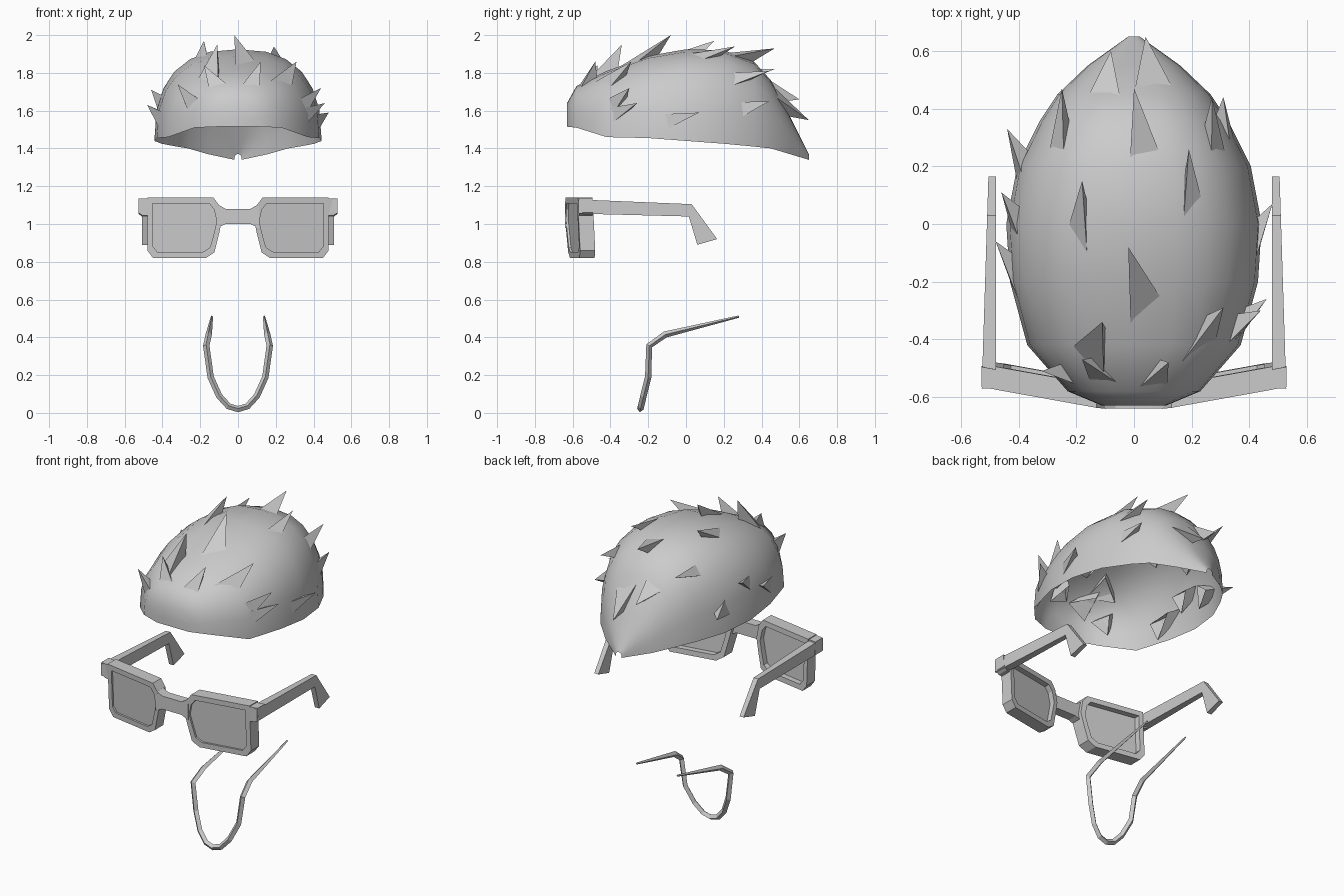
import bpy, bmesh, math
from mathutils import Vector as V

if "Cube" in bpy.data.objects:
    bpy.data.objects.remove(bpy.data.objects["Cube"])


def make(name, verts, faces, smooth=False):
    me = bpy.data.meshes.new(name)
    me.from_pydata([tuple(v) for v in verts], [], faces)
    bm = bmesh.new()
    bm.from_mesh(me)
    bmesh.ops.remove_doubles(bm, verts=bm.verts, dist=1e-5)
    bmesh.ops.recalc_face_normals(bm, faces=bm.faces)
    bm.to_mesh(me)
    bm.free()
    ob = bpy.data.objects.new(name, me)
    bpy.context.collection.objects.link(ob)
    if smooth:
        for p in me.polygons:
            p.use_smooth = True
    return ob


# Hair shell: arches along y (y, half width, rim z, top z)
stations = [(-.63, .11, 1.515, 1.64), (-.58, .23, 1.51, 1.73), (-.42, .37, 1.46, 1.81),
            (-.2, .43, 1.455, 1.89), (0, .443, 1.44, 1.925), (.2, .405, 1.425, 1.92),
            (.36, .325, 1.41, 1.86), (.45, .265, 1.40, 1.76), (.55, .16, 1.37, 1.57),
            (.65, .02, 1.34, 1.37)]
N = 12
verts, faces = [], []
for y, w, zr, zt in stations:
    for i in range(N + 1):
        a = math.pi * i / N
        c, s = math.cos(a), max(0, math.sin(a))
        verts.append((w * math.copysign(abs(c) ** .8, c), y, zr + (zt - zr) * s ** .8))
for j in range(len(stations) - 1):
    for i in range(N):
        a = j * (N + 1) + i
        faces.append((a, a + 1, a + N + 2, a + N + 1))
faces.append(tuple(range(N + 1)))
make("hair_shell", verts, faces, True)

# Hair spikes: tip, root, half width
spikes = [
    ((-.02, -.08, 2.0), (.08, -.40, 1.80), .09),
    ((-.18, .15, 1.97), (-.22, -.14, 1.86), .06),
    ((.19, .26, 1.94), (.24, -.20, 1.83), .09),
    ((0, .47, 1.93), (.06, .12, 1.90), .08),
    ((-.25, .47, 1.82), (-.30, .05, 1.78), .07),
    ((.27, .44, 1.81), (.33, .05, 1.74), .08),
    ((.04, .65, 1.55), (.09, .40, 1.78), .10),
    ((-.08, .60, 1.66), (-.12, .40, 1.78), .08),
    ((-.44, .33, 1.56), (-.40, .10, 1.58), .07),
    ((-.46, .11, 1.71), (-.41, -.10, 1.62), .06),
    ((-.48, -.06, 1.63), (-.41, -.30, 1.53), .06),
    ((.31, .44, 1.65), (.38, .18, 1.58), .07),
    ((.48, .07, 1.59), (.42, -.20, 1.52), .06),
    ((.46, -.26, 1.64), (.33, -.47, 1.55), .06),
    ((.44, -.30, 1.72), (.35, -.42, 1.62), .05),
    ((.31, -.29, 1.86), (.22, -.50, 1.70), .08),
    ((-.11, -.34, 1.95), (-.18, -.50, 1.75), .08),
    ((-.18, -.47, 1.84), (-.08, -.60, 1.68), .07),
    ((-.32, -.51, 1.74), (-.22, -.56, 1.60), .06),
    ((.12, -.48, 1.86), (.06, -.60, 1.70), .06),
]
verts, faces = [], []
for t, b, w in spikes:
    t, b = V(t), V(b)
    n = (b - V((0, b.y * .6, 1.5))).normalized()
    s = (t - b).cross(n).normalized() * w
    under = b.lerp(t, .55) - n * .09
    k = len(verts)
    verts += [b + s - n * .02, b - s - n * .02, under, t]
    faces += [(k, k + 1, k + 3), (k + 1, k + 2, k + 3), (k + 2, k, k + 3)]
make("hair_spikes", verts, faces)


# Glasses: wrapped front surface y(x, z)
def fy(x, z, d):
    return -.65 + .18 * (abs(x) - .06) + .05 * (1.14 - z) + d


outer = [(.10, 1.10), (.13, 1.14), (.48, 1.14), (.48, .86), (.45, .82),
         (.17, .82), (.125, .85), (.10, .95), (.085, 1.02)]
inner = [(.285 + (x - .285) * .86, .98 + (z - .98) * .8) for x, z in outer]
n = len(outer)


def pts(outline, side, d):
    return [(x * side, fy(x, z, d), z) for x, z in outline]


for side, tag in ((1, "right"), (-1, "left")):
    # Frame ring
    verts = pts(outer, side, 0) + pts(inner, side, 0) + pts(inner, side, .08) + pts(outer, side, .08)
    faces = []
    for r in range(4):
        q = (r + 1) % 4
        for i in range(n):
            j = (i + 1) % n
            faces.append((r * n + i, r * n + j, q * n + j, q * n + i))
    make("glasses_frame_" + tag, verts, faces)

    # Lens
    verts = pts(inner, side, .012) + pts(inner, side, .045)
    make("glasses_lens_" + tag, verts, [tuple(range(n)), tuple(range(n, 2 * n))])

    # Temple arm with dropped ear tip
    arm = [(-.57, 1.13), (.03, 1.105), (.165, .92), (.06, .89), (.015, 1.04), (-.57, 1.055)]
    m = len(arm)
    verts = [(side * .478, y, z) for y, z in arm]
    verts += [(side * (.528 - .023 * (y + .57) / .73), y, z) for y, z in arm]
    faces = [tuple(range(m)), tuple(range(m, 2 * m))]
    faces += [(i, (i + 1) % m, (i + 1) % m + m, i + m) for i in range(m)]
    make("glasses_arm_" + tag, verts, faces)

    # Corner block joining frame and arm
    c = [(.46, 1.135), (.528, 1.135), (.528, 1.06), (.505, 1.045), (.46, 1.045)]
    verts = pts(c, side, 0) + pts(c, side, .07)
    faces = [tuple(range(5)), tuple(range(5, 10))]
    faces += [(i, (i + 1) % 5, (i + 1) % 5 + 5, i + 5) for i in range(5)]
    make("glasses_corner_" + tag, verts, faces)

# Bridge
top = [(-.11, 1.105), (-.065, 1.08), (.065, 1.08), (.11, 1.105)]
low = [(.11, .98), (.065, 1.0), (-.065, 1.0), (-.11, .98)]
prof = top + low
verts = [(x, -.64, z) for x, z in prof] + [(x, -.58, z) for x, z in prof]
faces = [tuple(range(8)), tuple(range(8, 16))]
faces += [(i, (i + 1) % 8, (i + 1) % 8 + 8, i + 8) for i in range(8)]
make("glasses_bridge", verts, faces)

# Neck cord: square tube, tapering to the back ends
half = [(.138, .28, .51, .35), (.155, -.11, .415, 1), (.168, -.195, .355, 1), (.145, -.20, .19, 1),
        (.10, -.225, .09, 1), (.05, -.238, .035, 1)]
path = half + [(0, -.242, .02, 1)] + [(-x, y, z, r) for x, y, z, r in reversed(half)]
cu = bpy.data.curves.new("neck_cord", 'CURVE')
cu.dimensions = '3D'
cu.bevel_depth = .017
cu.bevel_resolution = 0
cu.use_fill_caps = True
sp = cu.splines.new('POLY')
sp.use_smooth = False
sp.points.add(len(path) - 1)
for p, (x, y, z, r) in zip(sp.points, path):
    p.co = (x, y, z, 1)
    p.radius = r
cord = bpy.data.objects.new("neck_cord", cu)
bpy.context.collection.objects.link(cord)
